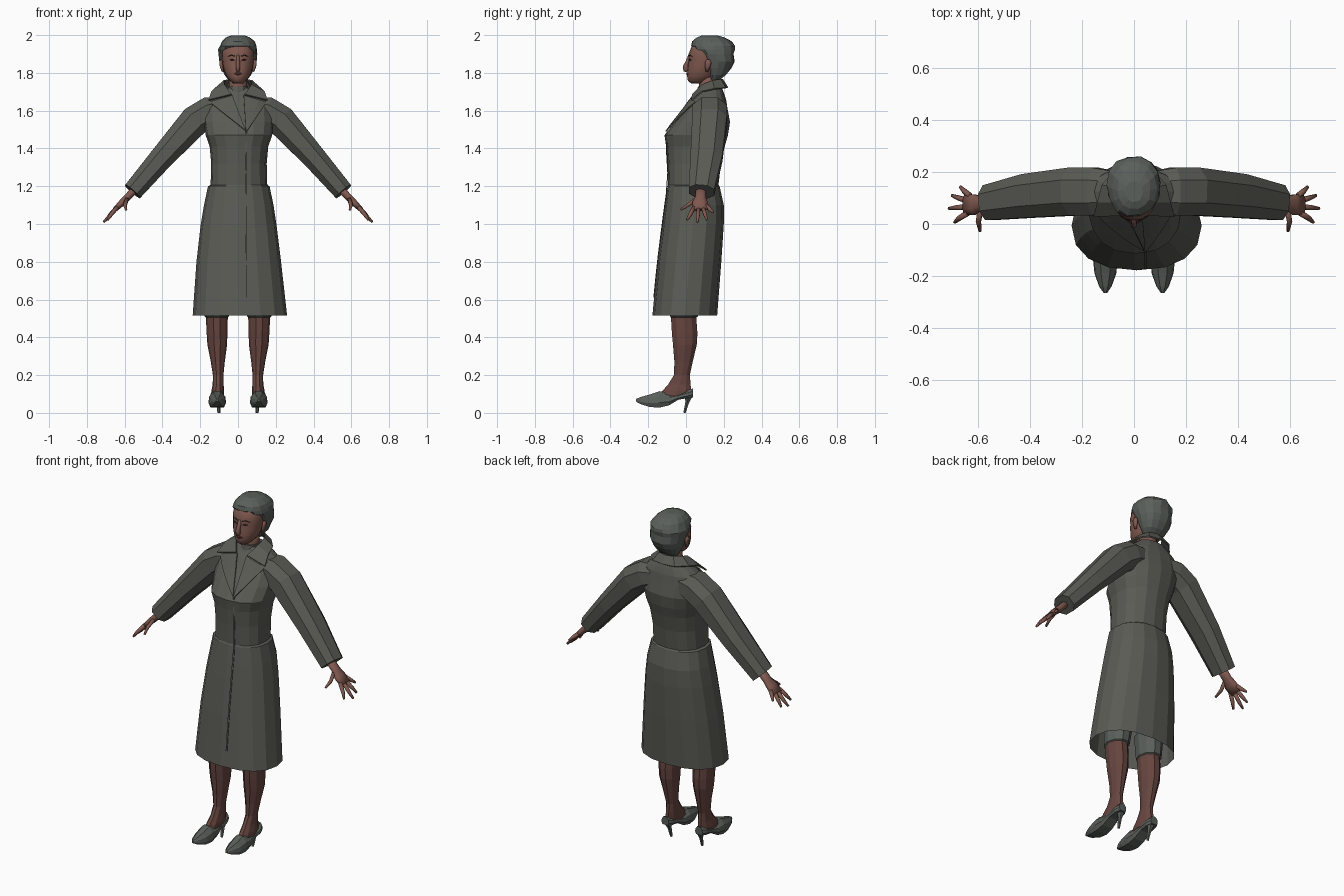
import bpy, bmesh, math, random
from mathutils import Vector

random.seed(4)


def material(name, rgb):
    m = bpy.data.materials.new(name)
    m.diffuse_color = (*rgb, 1)
    return m


COAT = material("coat_grey", (0.104, 0.104, 0.091))
SKIN = material("skin", (0.215, 0.100, 0.078))
STOCKING = material("stocking_brown", (0.135, 0.060, 0.050))
HAIR = material("hair_and_shoe_grey", (0.103, 0.116, 0.106))
LIPS = material("lip_red", (0.150, 0.045, 0.042))
DARK = material("dark_brown", (0.025, 0.018, 0.016))


def make(name, verts, faces, mats, smooth=False):
    me = bpy.data.meshes.new(name)
    me.from_pydata([tuple(v) for v in verts], [], faces)
    bm = bmesh.new()
    bm.from_mesh(me)
    bmesh.ops.recalc_face_normals(bm, faces=bm.faces)
    bm.to_mesh(me)
    bm.free()
    for m in mats:
        me.materials.append(m)
    for p in me.polygons:
        p.use_smooth = smooth
    ob = bpy.data.objects.new(name, me)
    bpy.context.collection.objects.link(ob)
    return ob


def loft(name, rings, mats, caps=(True, True), smooth=False):
    n = len(rings[0])
    verts = [p for r in rings for p in r]
    faces = [(i * n + j, i * n + (j + 1) % n, (i + 1) * n + (j + 1) % n, (i + 1) * n + j)
             for i in range(len(rings) - 1) for j in range(n)]
    if caps[0]:
        faces.append(tuple(range(n)))
    if caps[1]:
        faces.append(tuple(range(len(verts) - n, len(verts))))
    return make(name, verts, faces, mats, smooth)


def spow(v, e):
    return math.copysign(abs(v) ** (2 / e), v)


def level_ring(z, cx, rx, y0, y1, n=16, e=2.0):
    """Horizontal rounded section from front y0 to back y1."""
    cy, ry = (y0 + y1) / 2, (y1 - y0) / 2
    a = [2 * math.pi * k / n for k in range(n)]
    return [Vector((cx + rx * spow(math.cos(t), e), cy + ry * spow(math.sin(t), e), z)) for t in a]


def tube(name, path, mats, n=8, e=2.0, smooth=False, up=(0, 1, 0)):
    """Section swept along (x, y, z, wide radius, thin radius) points."""
    pts = [Vector(p[:3]) for p in path]
    rings = []
    for i, p in enumerate(path):
        t = (pts[min(i + 1, len(pts) - 1)] - pts[max(i - 1, 0)]).normalized()
        u = Vector(up)
        u = (u - t * u.dot(t)).normalized()
        v = t.cross(u)
        a = [2 * math.pi * (k + 0.5) / n for k in range(n)]
        rings.append([pts[i] + u * p[3] * spow(math.cos(w), e) + v * p[4] * spow(math.sin(w), e) for w in a])
    return loft(name, rings, mats, smooth=smooth)


# Coat body: z, centre x, half width, front y, back y
BODY = [(0.515, 0.01, 0.250, -0.178, 0.165), (0.80, 0.004, 0.224, -0.150, 0.187),
        (1.00, 0.003, 0.200, -0.125, 0.200), (1.10, 0.004, 0.184, -0.112, 0.200),
        (1.20, 0.004, 0.163, -0.098, 0.178), (1.207, 0.005, 0.150, -0.094, 0.172),
        (1.32, 0.005, 0.147, -0.098, 0.185), (1.41, 0.005, 0.155, -0.105, 0.205),
        (1.47, 0.005, 0.176, -0.114, 0.222), (1.54, 0.003, 0.186, -0.060, 0.233),
        (1.61, 0.0, 0.185, -0.005, 0.220), (1.66, 0.0, 0.165, 0.030, 0.212),
        (1.69, 0.0, 0.125, 0.055, 0.202), (1.72, 0.0, 0.085, 0.075, 0.190)]
loft("coat_body", [level_ring(*r, e=2.3) for r in BODY], [COAT], caps=(False, True))


def body_front(x, z):
    for a, b in zip(BODY, BODY[1:]):
        if a[0] <= z <= b[0]:
            f = (z - a[0]) / (b[0] - a[0])
            _, cx, rx, y0, y1 = [p + (q - p) * f for p, q in zip(a, b)]
            s = (1 - min(1, abs((x - cx) / rx)) ** 2.3) ** (1 / 2.3)
            return (y0 + y1) / 2 - (y1 - y0) / 2 * s
    return 0


def sheet(name, rows, mat, thick):
    n = len(rows[0])
    faces = [(i * n + j, i * n + j + 1, (i + 1) * n + j + 1, (i + 1) * n + j)
             for i in range(len(rows) - 1) for j in range(n - 1)]
    ob = make(name, [p for r in rows for p in r], faces, [mat])
    mod = ob.modifiers.new("thickness", "SOLIDIFY")
    mod.thickness = thick
    mod.offset = 0


# Folded collar, one half mirrored round the back of the neck
inner = [(0.035, 0.035, 1.685), (0.070, 0.085, 1.735), (0.073, 0.14, 1.758), (0.045, 0.182, 1.765), (0, 0.192, 1.765)]
outer = [(0.155, 0.030, 1.655), (0.140, 0.085, 1.700), (0.122, 0.15, 1.715), (0.070, 0.208, 1.72), (0, 0.220, 1.722)]


def both(row):
    return row + [(-x, y, z) for x, y, z in row[-2::-1]]


sheet("collar", [both(inner), both(outer)], COAT, 0.008)

# Lapels laid on the chest, meeting at the closure
for s, label in ((1, "right"), (-1, "left")):
    rows = []
    for k in range(7):
        f = k / 6
        z = 1.68 - 0.19 * f
        xi = s * 0.03 * (1 - f) + 0.042 * f
        zo = 1.645 - 0.155 * f
        xo = s * 0.150 * (1 - f) + 0.046 * f
        row = []
        for j in range(4):
            g = j / 3
            x, zz = xi + (xo - xi) * g, z + (zo - z) * g
            row.append((x, body_front(x, zz) - 0.010, zz))
        rows.append(row)
    sheet("lapel_" + label, rows, COAT, 0.006)

# Thin front closure edge running down from the lapels
rows = []
for k in range(9):
    z = 1.49 - 0.11 * k
    rows.append([(x, body_front(x, z) - 0.003, z) for x in (0.040, 0.048)])
sheet("coat_closure", rows, COAT, 0.004)

for s, label in ((1, "right"), (-1, "left")):
    def m(path):
        return [(s * p[0], *p[1:]) for p in path]

    # Sleeve
    tube("sleeve_" + label, m([(0.06, 0.125, 1.615, 0.080, 0.060), (0.15, 0.125, 1.595, 0.098, 0.085),
                               (0.225, 0.125, 1.55, 0.098, 0.086), (0.405, 0.108, 1.35, 0.090, 0.067),
                               (0.558, 0.082, 1.172, 0.072, 0.056)]), [COAT], e=2.4)
    # Hand and digits
    tube("palm_" + label, m([(0.535, 0.080, 1.195, 0.030, 0.022), (0.585, 0.078, 1.142, 0.030, 0.020),
                             (0.615, 0.074, 1.112, 0.043, 0.019), (0.650, 0.076, 1.078, 0.043, 0.014)]),
         [SKIN], smooth=True)
    digits = {"index": ((0.640, 0.042, 1.088), (0.672, 0.022, 1.050), (0.690, 0.006, 1.022)),
              "middle": ((0.645, 0.066, 1.083), (0.682, 0.063, 1.040), (0.712, 0.060, 1.010)),
              "ring": ((0.642, 0.090, 1.086), (0.676, 0.101, 1.050), (0.700, 0.110, 1.022)),
              "little": ((0.630, 0.108, 1.098), (0.652, 0.126, 1.078), (0.668, 0.143, 1.062)),
              "thumb": ((0.590, 0.052, 1.130), (0.598, 0.010, 1.100), (0.592, -0.028, 1.075))}
    for key, pts in digits.items():
        radii = (0.012, 0.0105, 0.006)
        tube(key + "_finger_" + label, m([(*p, r, r) for p, r in zip(pts, radii)]), [SKIN], n=6, smooth=True)

    # Leg and foot, with the hem of the slip at the top
    legs = [(0.09, 0.108, 0.034, -0.150, 0.028), (0.115, 0.107, 0.034, -0.130, 0.030),
            (0.15, 0.105, 0.029, -0.098, 0.028), (0.20, 0.105, 0.028, -0.066, 0.022),
            (0.27, 0.107, 0.037, -0.064, 0.038), (0.36, 0.110, 0.052, -0.072, 0.060),
            (0.42, 0.111, 0.055, -0.078, 0.064), (0.505, 0.112, 0.058, -0.083, 0.058),
            (0.51, 0.112, 0.064, -0.088, 0.066), (0.64, 0.105, 0.074, -0.09, 0.085)]
    leg = loft("leg_" + label, [level_ring(z, s * cx, rx, a, b, 10) for z, cx, rx, a, b in legs], [STOCKING, HAIR])
    for p in leg.data.polygons:
        p.material_index = 1 if p.center.z > 0.506 else 0

    # Pointed shoe: y, half width, bottom z, top z
    shoe = [(-0.265, 0.007, 0.060, 0.074), (-0.24, 0.024, 0.046, 0.084), (-0.19, 0.042, 0.031, 0.098),
            (-0.14, 0.047, 0.028, 0.115), (-0.09, 0.044, 0.040, 0.103), (-0.04, 0.037, 0.070, 0.100),
            (0.01, 0.037, 0.078, 0.120), (0.038, 0.024, 0.082, 0.130)]
    rings = []
    for y, w, a, b in shoe:
        h = b - a
        rings.append([(s * 0.110 + w * q, y, a + h * t) for q, t in
                      ((-0.75, 0), (0.75, 0), (1, 0.3), (0.9, 0.68), (0.4, 1), (-0.4, 1), (-0.9, 0.68), (-1, 0.3))])
    loft("shoe_" + label, rings, [HAIR])
    tube("shoe_heel_" + label, m([(0.105, 0.014, 0.092, 0.024, 0.024), (0.103, 0.006, 0.055, 0.011, 0.012),
                                  (0.101, -0.008, 0.0, 0.007, 0.008)]), [HAIR], n=6)

# Neck and high knitted collar
loft("neck", [level_ring(z, 0, 0.048, a, b, 12) for z, a, b in
              ((1.68, 0.075, 0.17), (1.73, 0.070, 0.165), (1.79, 0.070, 0.165))], [SKIN], smooth=True)
loft("high_neck", [level_ring(z, 0, r, a, b, 12) for z, r, a, b in
                   ((1.64, 0.062, 0.045, 0.17), (1.69, 0.056, 0.058, 0.175), (1.728, 0.053, 0.063, 0.172))], [COAT])

# Head: z, half width, front y, back y
HEAD = [(1.744, 0.024, 0.028, 0.09), (1.758, 0.042, 0.010, 0.125), (1.782, 0.062, 0.006, 0.16),
        (1.81, 0.073, 0.007, 0.17), (1.84, 0.080, 0.010, 0.18), (1.87, 0.084, 0.014, 0.19),
        (1.90, 0.086, 0.014, 0.19), (1.94, 0.082, 0.030, 0.19), (1.97, 0.055, 0.065, 0.17)]
loft("head", [level_ring(z, 0, rx, a, b, 20) for z, rx, a, b in HEAD], [SKIN], smooth=True)


def face_y(x, z):
    for a, b in zip(HEAD, HEAD[1:]):
        if a[0] <= z <= b[0]:
            f = (z - a[0]) / (b[0] - a[0])
            _, rx, y0, y1 = [p + (q - p) * f for p, q in zip(a, b)]
            return (y0 + y1) / 2 - (y1 - y0) / 2 * math.sqrt(1 - min(1, abs(x) / rx) ** 2)
    return 0


# Nose, mouth, eyes, brows and ears
tube("nose", [(0, 0.018, 1.892, 0.008, 0.007), (0, 0.008, 1.86, 0.011, 0.010), (0, -0.002, 1.832, 0.013, 0.015),
              (0, 0.002, 1.818, 0.012, 0.018), (0, 0.010, 1.812, 0.008, 0.012)], [SKIN], n=6, smooth=True, up=(1, 0, 0))


def strip(name, xs, zs, rs, mat):
    tube(name, [(x, face_y(x, z), z, 0.004, r) for x, z, r in zip(xs, zs, rs)], [mat], n=6)


strip("lips", (-0.024, -0.010, 0, 0.010, 0.024), (1.793, 1.796, 1.794, 1.796, 1.793),
      (0.001, 0.006, 0.007, 0.006, 0.001), LIPS)
for s, label in ((1, "right"), (-1, "left")):
    strip("eye_" + label, (s * 0.019, s * 0.032, s * 0.046), (1.868, 1.870, 1.869), (0.001, 0.005, 0.001), DARK)
    strip("brow_" + label, (s * 0.015, s * 0.036, s * 0.054), (1.888, 1.894, 1.886), (0.002, 0.0025, 0.001), DARK)
    tube("ear_" + label, [(s * 0.080, 0.110, 1.808, 0.008, 0.006), (s * 0.087, 0.114, 1.83, 0.014, 0.009),
                          (s * 0.091, 0.118, 1.855, 0.018, 0.009), (s * 0.088, 0.118, 1.87, 0.010, 0.006)],
         [SKIN], smooth=True)

# Swept-back hair: z, half width, front y, back y, with uneven waves
HAIRS = [(1.755, 0.045, 0.120, 0.170), (1.79, 0.072, 0.115, 0.213), (1.825, 0.088, 0.098, 0.240),
         (1.86, 0.099, 0.085, 0.258), (1.90, 0.104, 0.062, 0.256), (1.925, 0.103, 0.038, 0.264),
         (1.943, 0.099, 0.022, 0.260), (1.967, 0.088, 0.030, 0.242), (1.988, 0.064, 0.055, 0.205),
         (1.999, 0.034, 0.085, 0.165)]
rings = []
for z, rx, a, b in HAIRS:
    ring = level_ring(z, 0, rx, a, b, 14, 2.2)
    mid = Vector((0, (a + b) / 2, z))
    rings.append([mid + (p - mid) * random.uniform(0.95, 1.03) for p in ring])
loft("hair", rings, [HAIR])
